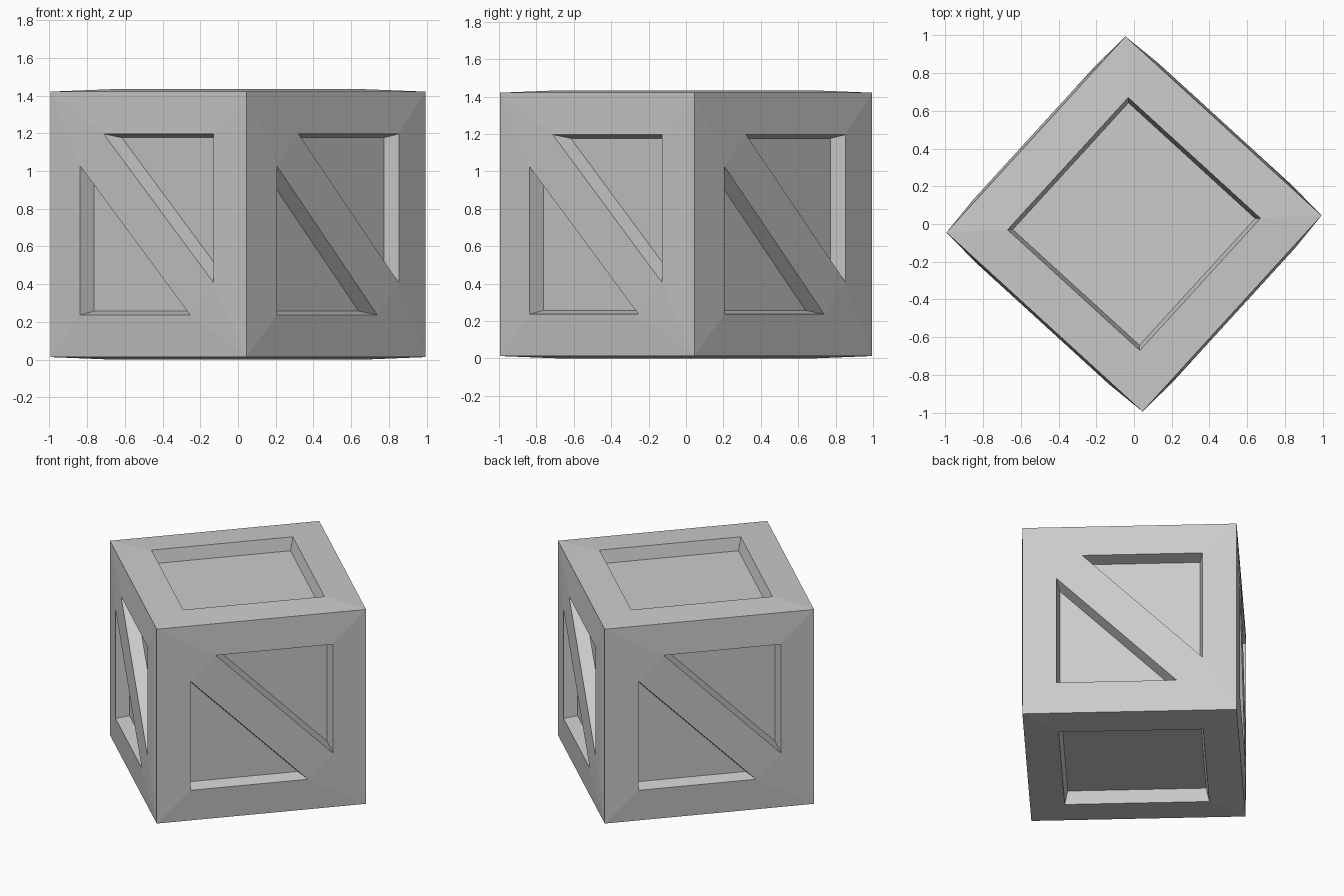
import bpy, bmesh
from math import radians
from mathutils import Matrix, Vector

if "Cube" in bpy.data.objects:
    bpy.data.objects.remove(bpy.data.objects["Cube"], do_unlink=True)

HALF, BULGE, DEPTH, TAPER = 0.704, 0.013, 0.09, 0.02

grey = bpy.data.materials.new("crate grey")
grey.use_nodes = True
colour = (0.6, 0.6, 0.6, 1)
grey.diffuse_color = colour
grey.node_tree.nodes["Principled BSDF"].inputs["Base Color"].default_value = colour

# Outer corners, clockwise from top left, and the points around the openings
corners = {"A": (-HALF, HALF), "B": (HALF, HALF), "C": (HALF, -HALF), "D": (-HALF, -HALF)}
brace_points = {"p": (-0.31, 0.48), "q": (0.48, 0.48), "r": (0.48, -0.31),
                "s": (-0.48, 0.31), "t": (-0.48, -0.48), "u": (0.31, -0.48)}
lid_points = {"p": (-0.475, 0.475), "q": (0.475, 0.475),
              "r": (0.475, -0.475), "s": (-0.475, -0.475)}
brace_frame = ["ABqp", "BCrq", "Aps", "prus", "rCu", "AstD", "DtuC"]
lid_frame = ["ABqp", "BCrq", "CDsr", "DAps"]


def add_panel(bm, points, frame, openings, turn):
    """One crate face, its frame slightly proud of the corners, with tapered recesses."""
    verts = {}
    for key, (x, z) in {**corners, **points}.items():
        proud = 0 if key in corners else BULGE
        verts[key] = bm.verts.new(turn @ Vector((x, -HALF - proud, z)))
    for loop in frame:
        bm.faces.new([verts[k] for k in reversed(loop)])
    holes = [bm.faces.new([verts[k] for k in reversed(loop)]) for loop in openings]
    bm.normal_update()
    bmesh.ops.inset_individual(bm, faces=holes, thickness=TAPER, depth=-DEPTH,
                               use_even_offset=True)


bm = bmesh.new()
# Four braced sides
for i in range(4):
    add_panel(bm, brace_points, brace_frame, ["pqr", "sut"],
              Matrix.Rotation(radians(90 * i), 3, "Z"))
# Top and bottom with square recesses
for angle in (90, -90):
    add_panel(bm, lid_points, lid_frame, ["pqrs"], Matrix.Rotation(radians(angle), 3, "X"))
bmesh.ops.remove_doubles(bm, verts=bm.verts, dist=0.0005)
bmesh.ops.recalc_face_normals(bm, faces=bm.faces)

mesh = bpy.data.meshes.new("crate")
bm.to_mesh(mesh)
bm.free()
mesh.materials.append(grey)
crate = bpy.data.objects.new("crate", mesh)
crate.location.z = HALF + BULGE
crate.rotation_euler.z = radians(47.6)
bpy.context.collection.objects.link(crate)
